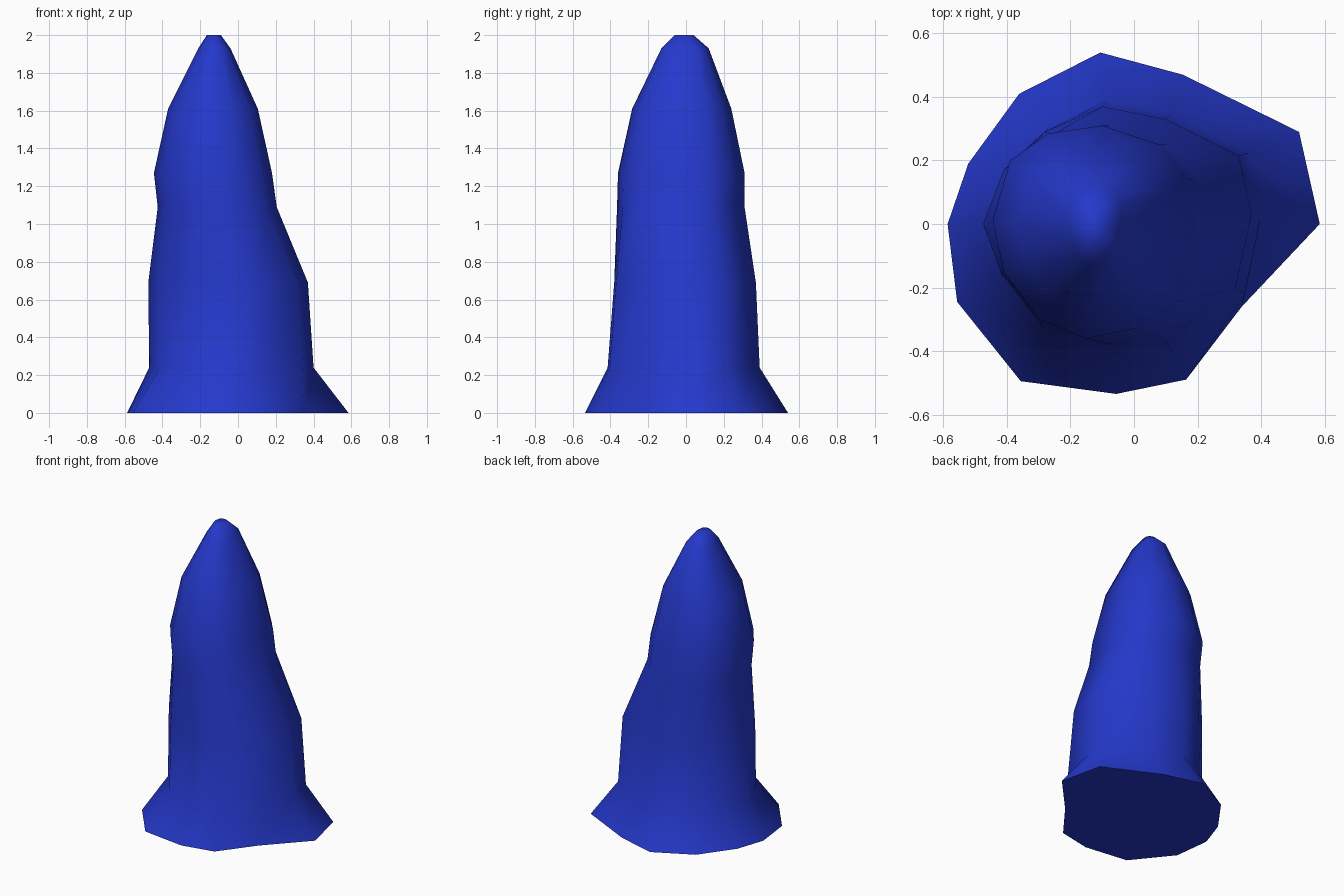
import bpy, math

if "Cube" in bpy.data.objects:
    bpy.data.objects.remove(bpy.data.objects["Cube"])

# Cross-section shapes, counter-clockwise from +x
foot = [(.585, 0), (.52, .29), (.155, .47), (-.105, .54), (-.36, .41), (-.52, .19),
        (-.585, 0), (-.555, -.245), (-.355, -.495), (-.055, -.535), (.165, -.49), (.34, -.26)]
lower = [(.37, .03), (.33, .215), (.1, .33), (-.1, .37), (-.28, .29), (-.41, .17),
         (-.475, 0), (-.42, -.15), (-.3, -.3), (-.07, -.38), (.1, -.37), (.32, -.2)]
upper = [(.18, 0), (.17, .14), (.08, .25), (-.1, .31), (-.27, .285), (-.39, .2),
         (-.445, .01), (-.41, -.15), (-.3, -.3), (-.15, -.36), (0, -.33), (.135, -.24)]

# Height, shape, x range, y range of each ring
rings = [(0, foot, (-.587, .585), (-.535, .54)),
         (.24, lower, (-.47, .40), (-.415, .39)),
         (.69, lower, (-.475, .37), (-.38, .37)),
         (1.09, upper, (-.425, .205), (-.365, .31)),
         (1.27, upper, (-.445, .18), (-.36, .31)),
         (1.61, upper, (-.37, .105), (-.285, .24)),
         (1.93, upper, (-.21, -.04), (-.13, .12)),
         (2, upper, (-.165, -.09), (-.06, .04))]


def fit(values, span):
    lo, hi = min(values), max(values)
    return [span[0] + (v - lo) / (hi - lo) * (span[1] - span[0]) for v in values]


# Loft the rings into one closed body
verts, faces = [], []
for z, shape, xs, ys in rings:
    px = fit([p[0] for p in shape], xs)
    py = fit([p[1] for p in shape], ys)
    verts += [(x, y, z) for x, y in zip(px, py)]
n = len(foot)
for r in range(len(rings) - 1):
    for i in range(n):
        a, b = r * n + i, r * n + (i + 1) % n
        faces.append((a, b, b + n, a + n))
faces.append(tuple(reversed(range(n))))
faces.append(tuple(range(len(verts) - n, len(verts))))

mesh = bpy.data.meshes.new("rock_spire")
mesh.from_pydata(verts, [], faces)
spire = bpy.data.objects.new("rock_spire", mesh)
bpy.context.collection.objects.link(spire)

# Smooth sides, crisp foot edge
bpy.context.view_layer.objects.active = spire
spire.select_set(True)
bpy.ops.object.shade_smooth_by_angle(angle=math.radians(65))

blue = bpy.data.materials.new("blue")
blue.diffuse_color = (.018, .04, .6, 1)
blue.use_nodes = True
blue.node_tree.nodes["Principled BSDF"].inputs["Base Color"].default_value = blue.diffuse_color
mesh.materials.append(blue)
